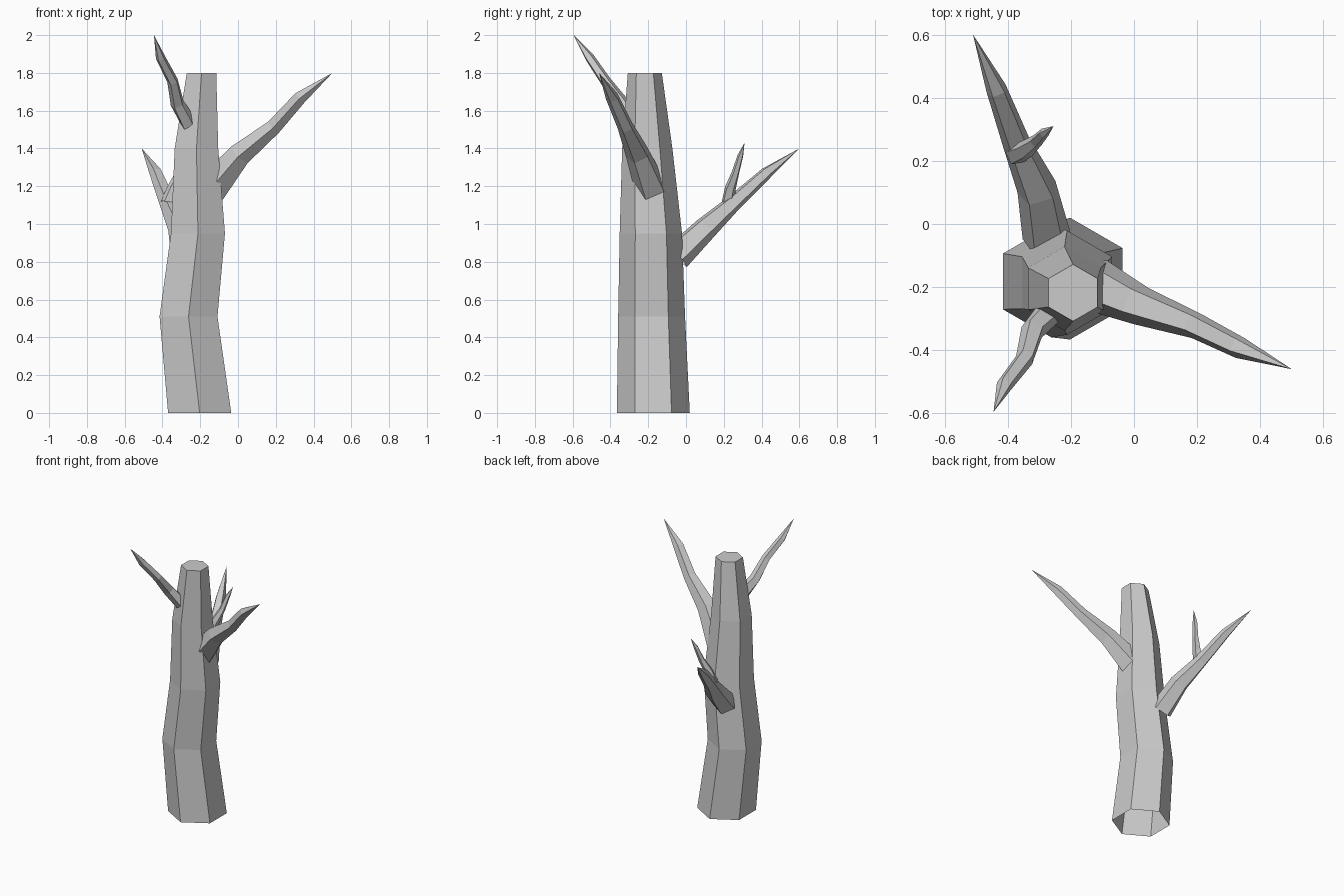
import bpy, bmesh, math
from mathutils import Vector

if "Cube" in bpy.data.objects:
    bpy.data.objects.remove(bpy.data.objects["Cube"])

SIDES = 5


def finish(bm, name):
    bmesh.ops.recalc_face_normals(bm, faces=bm.faces)
    me = bpy.data.meshes.new(name)
    bm.to_mesh(me)
    bm.free()
    ob = bpy.data.objects.new(name, me)
    bpy.context.collection.objects.link(ob)
    return ob


def bridge(bm, a, b):
    n = len(a)
    for i in range(n):
        j = (i + 1) % n
        bm.faces.new((a[i], a[j], b[j], b[i]))


# Trunk: stacked level hexagons (x, y, z, radius), open below, capped on top
def trunk(name, rings):
    bm = bmesh.new()
    loops = []
    for x, y, z, r in rings:
        loops.append([bm.verts.new((x + r * math.sin(i * math.pi / 3),
                                    y + r * math.cos(i * math.pi / 3), z))
                      for i in range(6)])
    for a, b in zip(loops, loops[1:]):
        bridge(bm, a, b)
    bm.faces.new(loops[-1])
    return finish(bm, name)


# Branch: tapering tube along a bent path, ending in a point
def branch(name, rings, tip):
    bm = bmesh.new()
    pts = [Vector(r[:3]) for r in rings] + [Vector(tip)]
    loops = []
    for k, ring in enumerate(rings):
        d = (pts[k + 1] - pts[max(k - 1, 0)]).normalized()
        side = d.cross(Vector((0, 0, 1))).normalized()
        up = side.cross(d)
        loop = []
        for i in range(SIDES):
            t = 2 * math.pi * i / SIDES
            loop.append(bm.verts.new(
                pts[k] + ring[3] * (side * math.sin(t) - up * math.cos(t))))
        loops.append(loop)
    for a, b in zip(loops, loops[1:]):
        bridge(bm, a, b)
    end = bm.verts.new(tip)
    last = loops[-1]
    for i in range(SIDES):
        bm.faces.new((last[i], last[(i + 1) % SIDES], end))
    return finish(bm, name)


trunk("trunk", [(-0.203, -0.173, 0, 0.193), (-0.262, -0.182, 0.51, 0.177),
                (-0.212, -0.186, 0.95, 0.165), (-0.22, -0.205, 1.40, 0.133),
                (-0.193, -0.218, 1.80, 0.09)])

branch("right_branch",
       [(-0.14, -0.185, 1.19, 0.09), (0.01, -0.255, 1.37, 0.065),
        (0.19, -0.32, 1.515, 0.043), (0.33, -0.39, 1.67, 0.036)],
       (0.5, -0.46, 1.8))

branch("back_branch",
       [(-0.275, -0.05, 0.83, 0.08), (-0.305, 0.105, 0.98, 0.066),
        (-0.37, 0.25, 1.11, 0.046), (-0.435, 0.425, 1.27, 0.034)],
       (-0.51, 0.6, 1.4))

branch("twig",
       [(-0.375, 0.22, 1.11, 0.035), (-0.345, 0.235, 1.19, 0.03),
        (-0.31, 0.262, 1.27, 0.021), (-0.285, 0.288, 1.36, 0.016)],
       (-0.255, 0.31, 1.43))

branch("front_branch",
       [(-0.26, -0.27, 1.53, 0.045), (-0.32, -0.335, 1.635, 0.038),
        (-0.345, -0.425, 1.755, 0.03), (-0.41, -0.51, 1.88, 0.026)],
       (-0.445, -0.595, 2.0))
